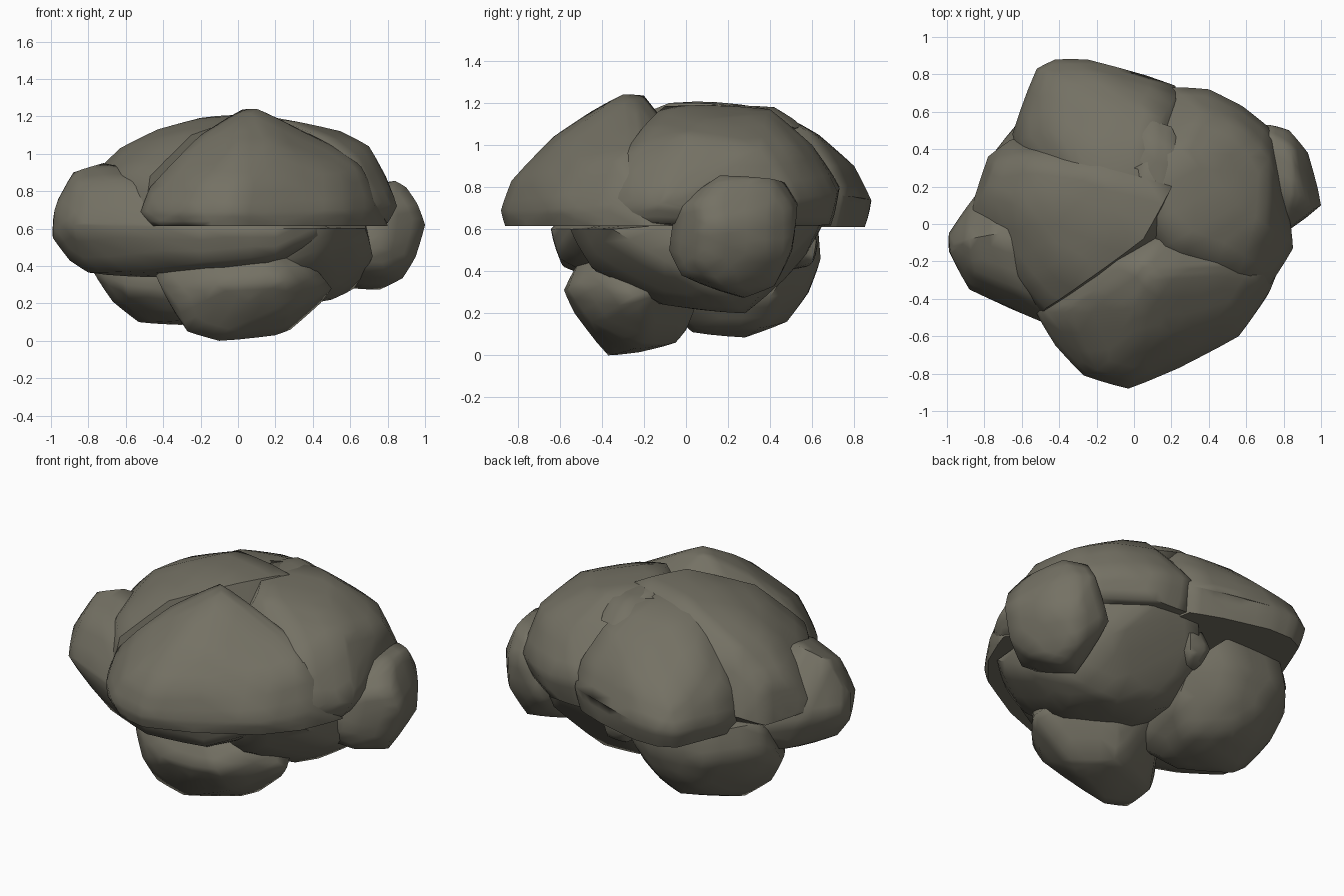
import bpy, bmesh

stone = bpy.data.materials.new("grey brown stone")
stone.diffuse_color = (0.175, 0.165, 0.127, 1)


def lump(name, points, floor=0.0, bulge=0.1):
    """Rounded boulder: convex hull of a few points, subdivided and bulged, optional flat underside."""
    bm = bmesh.new()
    for p in points:
        bm.verts.new(p)
    bmesh.ops.convex_hull(bm, input=bm.verts[:])
    loose = [v for v in bm.verts if not v.link_faces]
    bmesh.ops.delete(bm, geom=loose, context='VERTS')
    bmesh.ops.recalc_face_normals(bm, faces=bm.faces[:])
    bmesh.ops.subdivide_edges(bm, edges=bm.edges[:], cuts=2, smooth=bulge, use_grid_fill=True)
    for v in bm.verts:
        v.co.z = max(v.co.z, floor)
        v.co.x = min(max(v.co.x, -1), 1)
    bmesh.ops.recalc_face_normals(bm, faces=bm.faces[:])
    me = bpy.data.meshes.new(name)
    bm.to_mesh(me)
    bm.free()
    me.materials.append(stone)
    ob = bpy.data.objects.new(name, me)
    bpy.context.collection.objects.link(ob)
    bpy.context.view_layer.objects.active = ob
    ob.select_set(True)
    bpy.ops.object.shade_smooth_by_angle(angle=1.1)
    ob.select_set(False)
    return ob


# Flat-bottomed cap at the front
lump("front_cap", [
    (-.47, -.50, .615), (-.41, -.65, .615), (-.2, -.82, .615), (-.03, -.86, .615), (.24, -.76, .615),
    (.55, -.58, .615), (.7, -.4, .615), (.8, -.15, .615), (-.5, -.2, .615), (.5, .2, .615),
    (-.52, -.48, .69), (-.42, -.65, .7), (-.27, -.81, .69), (-.03, -.88, .69), (.24, -.77, .69),
    (.56, -.6, .7), (.73, -.35, .72), (-.47, -.47, .82), (-.2, -.78, .84), (0, -.83, .83),
    (.25, -.71, .86), (.55, -.48, .9), (.66, -.3, .93), (-.33, -.48, .97), (0, -.63, 1.04),
    (.2, -.58, 1.04), (0, -.45, 1.16), (.1, -.3, 1.24), (.02, -.2, 1.235), (.25, -.22, 1.17),
    (-.2, -.35, 1.1), (.42, -.28, 1.08), (.55, -.2, 1.02)], .615)

# Flat-bottomed cap at the back
lump("back_cap", [
    (-.62, .5, .61), (-.5, .8, .61), (-.4, .85, .61), (-.25, .85, .61), (.02, .78, .61),
    (.2, .71, .61), (-.5, 0, .61), (.3, .1, .61),
    (-.65, .48, .7), (-.52, .83, .72), (-.42, .88, .73), (-.25, .88, .74), (.02, .8, .75), (.22, .74, .76),
    (-.6, .45, .86), (-.46, .79, .86), (-.2, .8, .9), (.22, .68, .9),
    (-.45, .5, 1.02), (-.15, .63, 1.05), (.15, .57, 1.07), (-.25, .38, 1.15), (.1, .4, 1.17),
    (-.2, 0, 1.18), (.1, 0, 1.18)], .61)

# Flat-bottomed cap on the right and back right
lump("right_cap", [
    (.8, -.15, .63), (.7, .48, .62), (.42, .68, .62), (.2, .69, .62), (0, -.2, .62), (.6, -.45, .62),
    (.85, -.13, .72), (.84, -.02, .74), (.74, .5, .74), (.58, .63, .76), (.4, .72, .78), (.2, .73, .8),
    (.79, 0, .88), (.72, .35, .98), (.58, .5, 1.0), (.35, .6, 1.0), (.7, 0, 1.04),
    (.55, .1, 1.12), (.4, .38, 1.14), (.25, .4, 1.17), (.2, -.1, 1.185), (0, .3, 1.18), (.45, -.2, 1.09),
    (.62, -.3, .95), (.73, -.32, .75)], .615)

# Crown dome on the left
lump("crown", [
    (-.78, .36, .65), (-.83, .2, .68), (-.88, .04, .66), (-.65, -.3, .65), (-.5, -.48, .65),
    (-.66, .45, .7), (-.8, .15, .86), (-.74, .32, .88), (-.6, -.3, .9), (-.47, -.45, .88),
    (-.63, .1, 1.03), (-.55, .35, 1.04), (-.43, .1, 1.13), (-.4, -.2, 1.08), (-.2, 0, 1.19),
    (-.25, -.3, 1.1), (-.2, .3, 1.185), (.2, .2, 1.19), (.05, -.08, 1.2), (.3, 0, .65), (.2, .5, .65)])

# Small knob on top
lump("top_knob", [
    (0, .5, 1.1), (.1, .55, 1.09), (.2, .52, 1.08), (.27, .34, 1.15), (.2, .03, 1.17), (.06, .08, 1.17),
    (0, .3, 1.17), (.1, .42, 1.18), (.2, .4, 1.17), (.15, .15, 1.19), (.1, .3, 1.0)])

# Large body running from the left to the middle
lump("left_body", [
    (-.99, -.05, .62), (-.98, -.16, .7), (-.99, -.14, .55), (-.88, -.35, .62), (-.7, -.43, .65),
    (-.5, -.5, .6), (-.2, -.64, .6), (.2, -.64, .6), (.5, -.5, .6), (-.96, -.1, .76),
    (-.88, -.08, .9), (-.85, -.25, .84), (-.72, -.05, .95), (-.6, -.35, .86), (-.85, .15, .62),
    (-.9, -.15, .43), (-.8, -.2, .365), (-.6, -.35, .37), (-.2, -.58, .42), (.2, -.6, .46),
    (-.5, -.1, .34), (.1, -.4, .36), (-.75, .15, .42), (-.3, .4, .5), (.5, 0, .5), (.3, .4, .6)])

# Lump sticking out on the right
lump("right_lump", [
    (1, .1, .62), (.96, .08, .73), (.95, .08, .45), (.93, .38, .66), (.92, .38, .5), (.83, .5, .7),
    (.82, .5, .5), (.72, .53, .72), (.9, .15, .82), (.84, .16, .855), (.84, .4, .84), (.72, .47, .82),
    (.78, -.05, .7), (.75, -.08, .5), (.78, -.02, .38), (.88, .17, .335), (.76, .28, .275),
    (.62, .25, .28), (.76, .42, .33), (.6, .5, .5), (.5, 0, .4), (.5, .2, .75)])

# Core under the caps, on the right
lump("core", [
    (0, -.3, .3), (.45, -.1, .24), (.5, .05, .22), (.35, .28, .2), (.1, .3, .22), (.62, .2, .28),
    (.68, -.35, .6), (.45, -.55, .6), (.4, -.45, .42), (.72, -.1, .45), (.55, .47, .45), (.35, .6, .55),
    (0, .55, .45), (.1, .66, .64), (.4, .64, .64), (.65, .45, .64), (-.2, -.3, .62), (-.2, .3, .4)])

# Foot at the front
lump("front_foot", [
    (-.1, -.37, 0), (0, -.22, .015), (.2, -.25, .03), (.1, -.05, .06), (-.27, -.38, .05),
    (-.28, -.2, .08), (.28, -.2, .06), (.05, 0, .12), (.44, -.22, .2), (.5, -.25, .28), (.4, -.38, .4),
    (.05, -.53, .2), (.1, -.58, .31), (-.12, -.56, .3), (.25, -.56, .32), (.15, -.5, .46),
    (.27, -.45, .16), (-.32, -.45, .2), (-.44, -.35, .35), (-.2, -.4, .5), (-.1, .08, .4), (.15, .04, .22),
    (.4, -.05, .35), (.2, .05, .42), (.3, -.3, .5)])

# Foot at the back left
lump("back_foot", [
    (-.3, .28, .085), (-.53, .2, .1), (-.28, .03, .11), (-.15, .05, .13), (-.1, .35, .13), (-.3, .48, .16),
    (-.5, .42, .18), (-.67, .15, .21), (-.68, .35, .3), (-.45, .58, .3), (-.2, .58, .3), (.02, .4, .28),
    (-.78, .2, .38), (-.75, .38, .48), (-.55, .62, .47), (-.2, .64, .46), (.02, .52, .45),
    (-.6, -.08, .3), (-.1, -.1, .25), (-.72, .35, .64), (-.52, .61, .62), (-.15, .62, .62), (-.3, 0, .6)])

# Small lump between the core and the back foot
lump("filler_stone", [
    (.02, .6, .6), (.12, .62, .55), (-.02, .62, .5), (.1, .6, .44), (0, .57, .42), (0, .4, .4),
    (.15, .4, .6), (-.05, .4, .6)])
